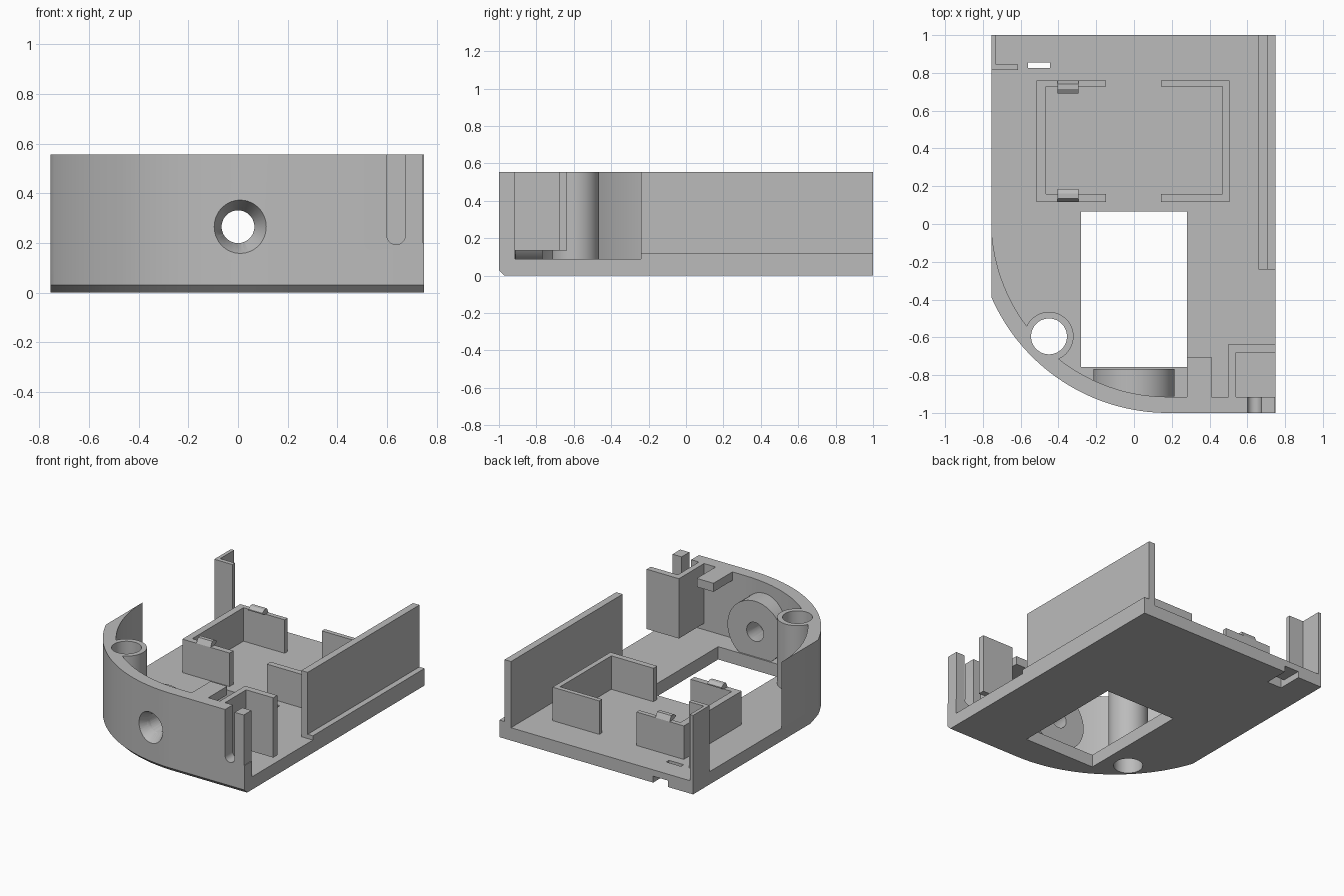
import bpy, bmesh
from math import sin, cos, pi, sqrt, acos

cube = bpy.data.objects.get("Cube")
if cube:
    bpy.data.objects.remove(cube, do_unlink=True)

GREY = bpy.data.materials.new("plain grey")
GREY.use_nodes = True
GREY.diffuse_color = (0.5, 0.5, 0.5, 1)
GREY.node_tree.nodes["Principled BSDF"].inputs["Base Color"].default_value = (0.5, 0.5, 0.5, 1)

LEFT, RIGHT, FRONT, BACK = -0.755, 0.75, -1.0, 1.0
FLOOR, TOP = 0.09, 0.555
CX, CY, R_OUT, R_IN = 0.18, 0.02, 1.02, 0.935   # rounded corner
AXES = {"x": lambda a, b, h: (h, a, b),
        "y": lambda a, b, h: (a, h, b),
        "z": lambda a, b, h: (a, b, h)}


def loft(name, rings):
    """Closed solid through rings with equal point counts."""
    bm = bmesh.new()
    loops = [[bm.verts.new(p) for p in ring] for ring in rings]
    n = len(loops[0])
    bm.faces.new(loops[0])
    bm.faces.new(loops[-1])
    for lo, hi in zip(loops, loops[1:]):
        for i in range(n):
            j = (i + 1) % n
            bm.faces.new((lo[i], lo[j], hi[j], hi[i]))
    bmesh.ops.recalc_face_normals(bm, faces=bm.faces)
    mesh = bpy.data.meshes.new(name)
    bm.to_mesh(mesh)
    bm.free()
    mesh.materials.append(GREY)
    obj = bpy.data.objects.new(name, mesh)
    bpy.context.collection.objects.link(obj)
    return obj


def prism(name, pts, lo, hi, axis="z"):
    return loft(name, [[AXES[axis](a, b, h) for a, b in pts] for h in (lo, hi)])


def box(name, x0, x1, y0, y1, z0, z1):
    return prism(name, [(x0, y0), (x1, y0), (x1, y1), (x0, y1)], z0, z1)


def circle(a, b, r, n=48):
    return [(a + r * cos(2 * pi * i / n), b + r * sin(2 * pi * i / n)) for i in range(n)]


def corner(r, n=32):
    """Arc from the left side round to the front."""
    end = pi + acos(min(1, (CX - LEFT) / r))
    return [(CX + r * cos(end + (1.5 * pi - end) * i / n),
             CY + r * sin(end + (1.5 * pi - end) * i / n)) for i in range(n + 1)]


def activate(obj):
    bpy.ops.object.select_all(action="DESELECT")
    obj.select_set(True)
    bpy.context.view_layer.objects.active = obj


def cut(obj, *cutters):
    for c in cutters:
        mod = obj.modifiers.new("cut", "BOOLEAN")
        mod.operation, mod.solver, mod.object = "DIFFERENCE", "EXACT", c
        activate(obj)
        bpy.ops.object.modifier_apply(modifier=mod.name)


# Cutters
window = box("window_cutter", -0.28, 0.28, -0.757, 0.065, -0.1, 0.3)
strap_slot = box("strap_slot_cutter", -0.56, -0.445, 0.825, 0.855, -0.1, 0.3)
channel = box("channel_cutter", -0.56, -0.445, 0.84, 1.1, -0.1, 0.045)
tube_bore = prism("tube_bore_cutter", circle(-0.45, -0.595, 0.095), -0.1, 0.7)
screw_bore = prism("screw_bore_cutter", circle(0, 0.265, 0.066), -1.1, -0.6, "y")
sink = loft("countersink_cutter", [[(a, y, b) for a, b in circle(0, 0.265, r)]
                                   for y, r in ((-1.04, 0.135), (-0.89, 0.06))])
slot_pts = [(0.6, 0.7)] + [(0.637 - 0.037 * cos(pi * i / 12), 0.23 - 0.037 * sin(pi * i / 12))
                           for i in range(13)] + [(0.674, 0.7)]
front_slot = prism("front_slot_cutter", slot_pts, -1.1, -0.8, "y")
trim = box("side_trim_cutter", 0.745, 0.8, -1.1, -0.9, 0.2, 0.7)
cutters = [window, strap_slot, channel, tube_bore, screw_bore, sink, front_slot, trim]

# Floor plate with a chamfered front underside
def outline(inset):
    return corner(R_OUT - inset) + [(RIGHT, FRONT + inset), (RIGHT, BACK), (LEFT, BACK)]


base = loft("floor_plate", [[(x, y, z) for x, y in outline(i)]
                            for z, i in ((0, 0.03), (0.03, 0), (FLOOR, 0))])
cut(base, window, strap_slot, channel, tube_bore)

# Curved front wall, screw boss and corner tube
wall_pts = corner(R_OUT) + [(RIGHT, FRONT), (RIGHT, CY - R_IN)] + corner(R_IN)[::-1]
wall = prism("front_wall", wall_pts, FLOOR, TOP)
cut(wall, tube_bore, screw_bore, sink, front_slot, trim)
boss = prism("screw_boss", circle(0, 0.265, 0.215), -0.912, -0.767, "y")
cut(boss, screw_bore, sink)
tube = prism("corner_tube", circle(-0.45, -0.595, 0.13), FLOOR, TOP)
cut(tube, tube_bore)

# Trim the tube where it would pass the outer wall face
shell = prism("shell_cutter", corner(R_OUT) + [(RIGHT, FRONT), (RIGHT, BACK), (LEFT, BACK)], -0.1, 0.7)
mod = tube.modifiers.new("keep_inside", "BOOLEAN")
mod.operation, mod.solver, mod.object = "INTERSECT", "EXACT", shell
activate(tube)
bpy.ops.object.modifier_apply(modifier=mod.name)

for c in cutters + [shell]:
    bpy.data.objects.remove(c, do_unlink=True)
for obj in (base, wall, boss, tube):
    activate(obj)
    bpy.ops.object.shade_smooth_by_angle(angle=0.5)

# Tab and angle bracket behind the front wall
box("wall_tab", 0.28, 0.41, -0.92, -0.705, 0.495, TOP)
prism("front_bracket", [(0.5, -0.915), (0.54, -0.915), (0.54, -0.68), (RIGHT, -0.68),
                        (RIGHT, -0.635), (0.5, -0.635)], 0.135, TOP)

# Side wall with its outer ledge
box("side_wall", 0.66, 0.71, -0.24, BACK, FLOOR, TOP)
box("side_ledge", 0.71, RIGHT, -0.24, BACK, FLOOR, 0.12)

# Back corner post
prism("back_corner_post", [(LEFT, 0.815), (-0.615, 0.815), (-0.615, 0.845), (-0.73, 0.845),
                           (-0.73, BACK), (LEFT, BACK)], FLOOR, TOP)

# Two C-shaped halves of the tray
X0, X1, Y0, Y1, RIM = -0.515, 0.505, 0.117, 0.76, 0.325
for name, outer, inner, end in (("tray_half_right", X0, X0 + 0.048, -0.147),
                                ("tray_half_left", X1, X1 - 0.036, 0.142)):
    prism(name, [(outer, Y0), (end, Y0), (end, Y0 + 0.042), (inner, Y0 + 0.042),
                 (inner, Y1 - 0.032), (end, Y1 - 0.032), (end, Y1), (outer, Y1)], FLOOR, RIM)

# Snap clips on the tray rim, hooked inwards
for name, y, d in (("front_clip", Y0, 1), ("back_clip", Y1, -1)):
    hook = [(0, 0), (0.042, 0), (0.068, 0.012), (0.068, 0.02), (0.045, 0.036), (0.018, 0.036)]
    prism(name, [(y + d * a, RIM + b) for a, b in hook], -0.405, -0.295, "x")
